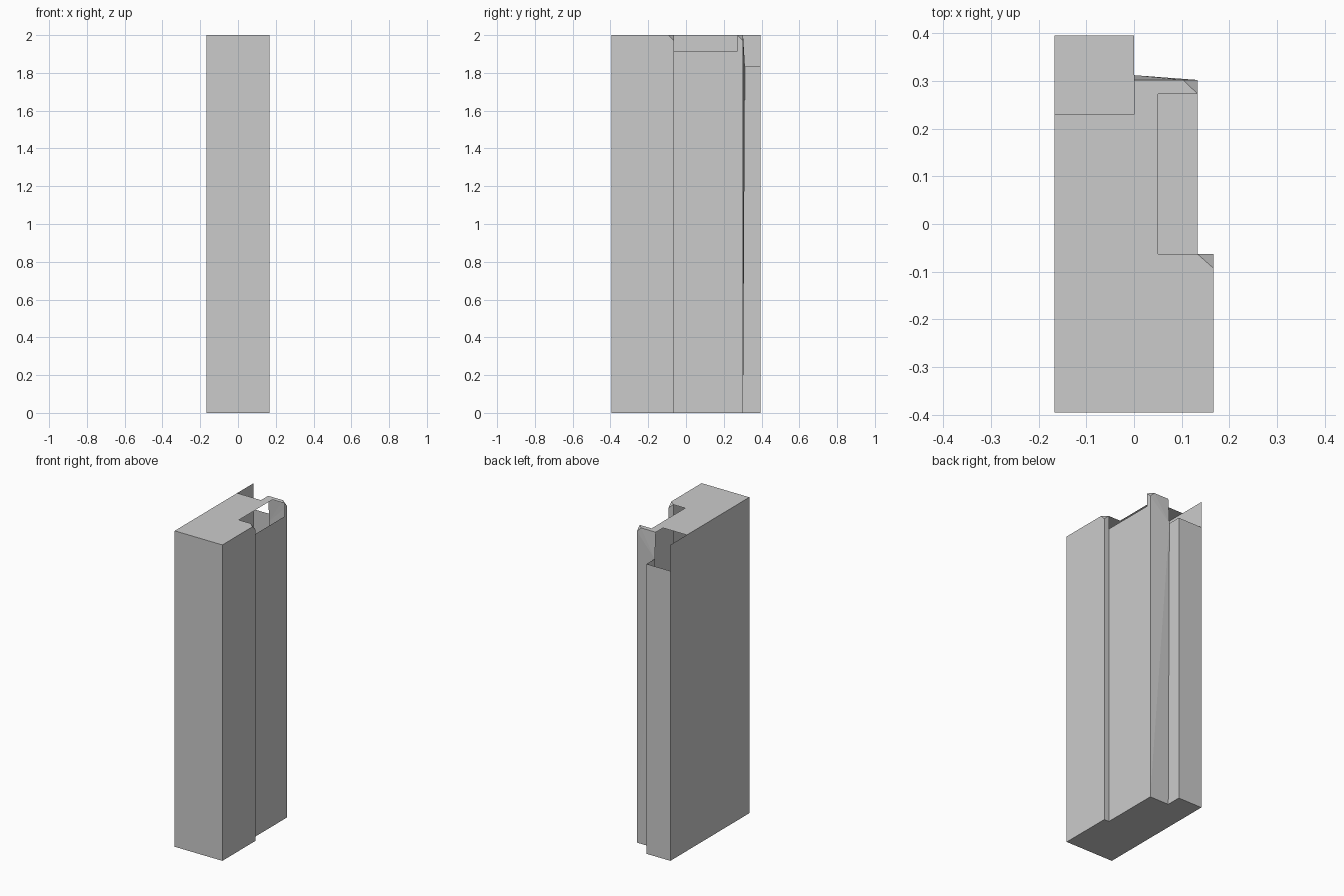
import bpy, bmesh

if "Cube" in bpy.data.objects:
    bpy.data.objects.remove(bpy.data.objects["Cube"])

H = 2.0                      # full height
X, Y = 0.167, 0.395          # half width and half depth
C = 0.03                     # chamfer size
XS, YS = 0.133, -0.063       # recessed side panel: x position, start in y
YB = 0.302                   # back end of the side panel
LOW = 1.835                  # height of the low back walls
RX, RY, RZ = 0.05, 0.273, 1.915   # open recess in the top


def sheet(name, faces):
    """Thin open sheet object built from polygons."""
    bm = bmesh.new()
    for pts in faces:
        bm.faces.new([bm.verts.new(p) for p in pts])
    bmesh.ops.remove_doubles(bm, verts=bm.verts, dist=1e-4)
    me = bpy.data.meshes.new(name)
    bm.to_mesh(me)
    bm.free()
    ob = bpy.data.objects.new(name, me)
    bpy.context.collection.objects.link(ob)
    return ob


def wall(a, b, h):
    """Upright rectangle above the floor segment a-b."""
    return [(*a, 0), (*b, 0), (*b, h), (*a, h)]


# Bottom plate
outline = [(-X, -Y), (X, -Y), (X, YS), (XS, YS), (XS, YB), (0, YB), (0, Y), (-X, Y)]
sheet("bottom_plate", [[(x, y, 0) for x, y in reversed(outline)]])

# Top plate with open back notch and open side recess
top = [(-X, -Y), (X, -Y), (X, YS - C), (XS, YS), (RX, YS), (RX, RY),
       (XS, RY), (XS - C, YB), (0, YB), (0, 0.23), (-X, 0.23)]
sheet("top_plate", [[(x, y, H) for x, y in top]])

# Full-height front and left walls
sheet("front_wall", [wall((-X, -Y), (X, -Y), H)])
sheet("left_wall", [wall((-X, Y), (-X, -Y), H)])

# Right front wall with its step and corner chamfer
sheet("right_front_wall", [
    [(X, -Y, 0), (X, YS, 0), (X, YS, H - C), (X, YS - C, H), (X, -Y, H)],
    [(X, YS, 0), (XS, YS, 0), (XS, YS, H), (X, YS, H - C)],
    [(X, YS - C, H), (X, YS, H - C), (XS, YS, H)]])

# Recessed side panel, lowered at the recess, with chamfered post
sheet("side_panel", [
    [(XS, YS, 0), (XS, YB, 0), (XS, YB, H - C), (XS, RY, H), (XS, RY, RZ), (XS, YS, RZ)],
    [(XS, RY, H), (XS, YB, H - C), (XS - C, YB, H)]])

# Back panel: slightly bent, fanned around a pushed-out point on its free edge
bend = (0, YB + 0.01, LOW)
rim = [(0, YB, 0), (XS, YB, 0), (XS, YB, H - C), (XS - C, YB, H), (0, YB, H)]
sheet("bent_back_panel", [[p, bend, q] for q, p in zip(rim, rim[1:])])

# Low back walls, open above
sheet("low_back_wall", [
    [(0, YB, 0), bend, (0, Y, LOW), (0, Y, 0)],
    wall((0, Y), (-X, Y), LOW)])

# Consistent outward facing for the fanned and side faces
for name, axis in (("bent_back_panel", (0, 1, 0)), ("low_back_wall", (1, 2, 0))):
    for poly in bpy.data.objects[name].data.polygons:
        if sum(n * a for n, a in zip(poly.normal, axis)) < 0:
            poly.flip()
